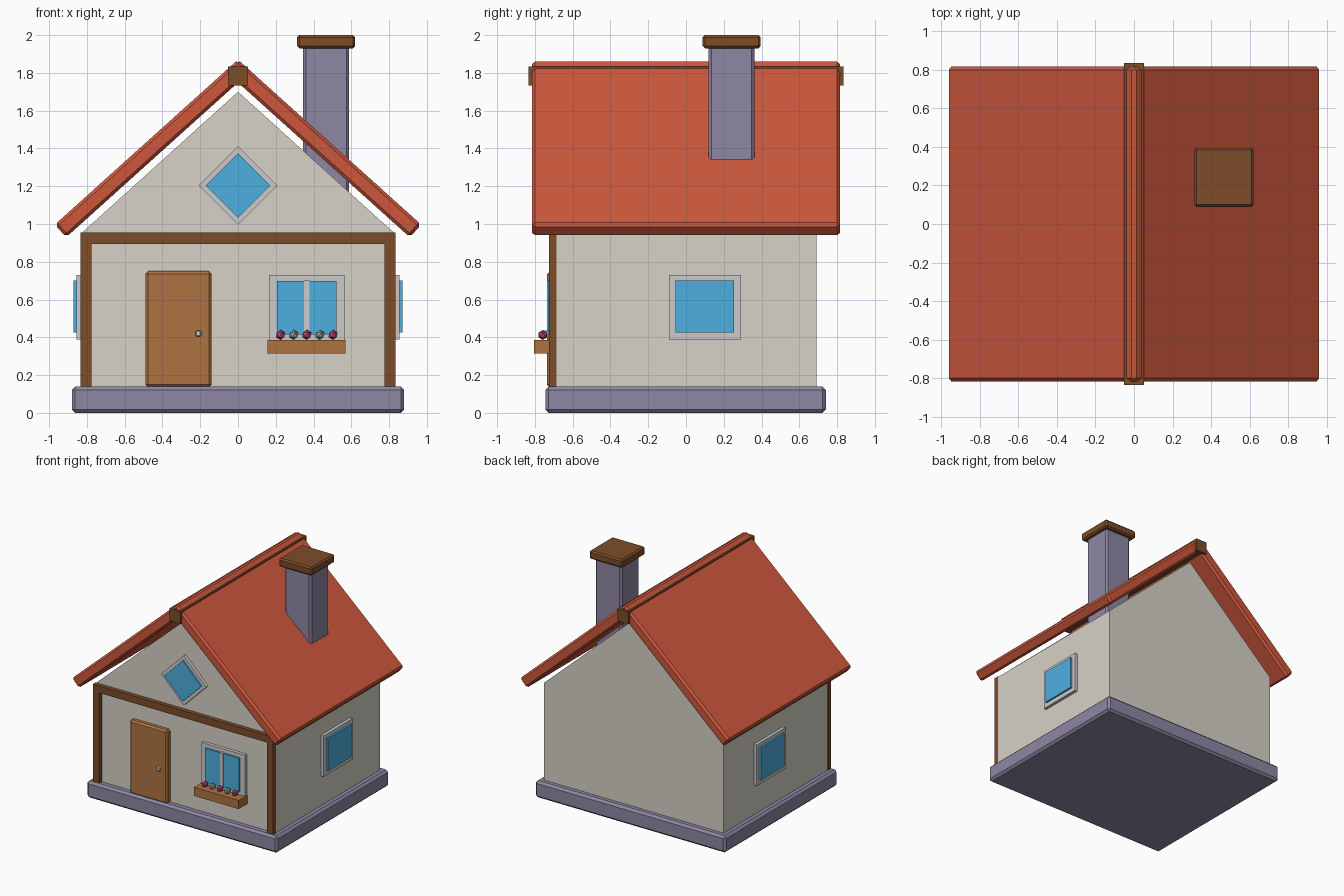
import bpy, bmesh, math
from mathutils import Matrix

if "Cube" in bpy.data.objects:
    bpy.data.objects.remove(bpy.data.objects["Cube"])


def material(name, r, g, b):
    m = bpy.data.materials.new(name)
    lin = lambda c: (c / 255) ** 2.2
    m.diffuse_color = (lin(r), lin(g), lin(b), 1)
    m.use_nodes = True
    m.node_tree.nodes["Principled BSDF"].inputs["Base Color"].default_value = m.diffuse_color
    return m


WALL = material("plaster", 214, 209, 199)
ROOF = material("roof_red", 204, 88, 63)
STONE = material("stone_purple", 140, 134, 162)
BEAM = material("dark_wood", 124, 78, 46)
WOOD = material("light_wood", 172, 114, 68)
GLASS = material("glass_blue", 78, 173, 222)
PINK = material("flower_pink", 190, 70, 115)
TEAL = material("flower_pale", 135, 165, 165)


def finish(name, bm, mat=None):
    bmesh.ops.recalc_face_normals(bm, faces=bm.faces)
    me = bpy.data.meshes.new(name)
    bm.to_mesh(me)
    bm.free()
    ob = bpy.data.objects.new(name, me)
    bpy.context.collection.objects.link(ob)
    if mat:
        me.materials.append(mat)
    return ob


def box(name, x, y, z, mat=None, bevel=0, turn=None):
    """Box from (min, max) ranges, optionally turned about its centre around y."""
    bm = bmesh.new()
    bmesh.ops.create_cube(bm, size=1)
    bmesh.ops.scale(bm, vec=(x[1] - x[0], y[1] - y[0], z[1] - z[0]), verts=bm.verts)
    if bevel:
        bmesh.ops.bevel(bm, geom=bm.edges[:], offset=bevel, segments=1, affect='EDGES')
    if turn:
        bmesh.ops.transform(bm, matrix=Matrix.Rotation(turn, 4, 'Y'), verts=bm.verts)
    bmesh.ops.translate(bm, vec=(sum(x) / 2, sum(y) / 2, sum(z) / 2), verts=bm.verts)
    return finish(name, bm, mat)


# foundation
box("foundation", (-0.88, 0.88), (-0.745, 0.74), (0, 0.14), STONE, 0.018)

# walls with gables: extruded house profile
bm = bmesh.new()
profile = [(-0.83, 0.1), (0.83, 0.1), (0.83, 0.95), (0, 1.70), (-0.83, 0.95)]
face = bm.faces.new([bm.verts.new((px, -0.69, pz)) for px, pz in profile])
ext = bmesh.ops.extrude_face_region(bm, geom=[face])["geom"]
bmesh.ops.translate(bm, vec=(0, 1.38, 0), verts=[v for v in ext if isinstance(v, bmesh.types.BMVert)])
finish("walls", bm, WALL)

# roof slabs, running down from the ridge on both sides
pitch, length, thick = math.radians(42), 1.305, 0.09
for side, label in ((1, "right"), (-1, "left")):
    cx = length / 2 * math.cos(pitch) - thick / 2 * math.sin(pitch)
    cz = 1.87 - length / 2 * math.sin(pitch) - thick / 2 * math.cos(pitch)
    box("roof_" + label, (side * cx - length / 2, side * cx + length / 2), (-0.815, 0.815),
        (cz - thick / 2, cz + thick / 2), ROOF, 0.016, side * pitch)
box("ridge_beam", (-0.052, 0.052), (-0.833, 0.833), (1.732, 1.835), BEAM)

# chimney
box("chimney", (0.345, 0.588), (0.12, 0.362), (1.05, 1.95), STONE, 0.014)
box("chimney_cap", (0.313, 0.62), (0.088, 0.395), (1.93, 2.0), BEAM, 0.012)

# timber frame on the front
for side, label in ((1, "right"), (-1, "left")):
    a, b = sorted((side * 0.775, side * 0.833))
    box("post_" + label, (a, b), (-0.725, -0.685), (0.13, 0.895), BEAM)
box("cross_beam", (-0.833, 0.833), (-0.725, -0.685), (0.895, 0.954), BEAM)

# door and knob
box("door", (-0.49, -0.14), (-0.735, -0.68), (0.135, 0.75), WOOD, 0.014)
box("door_knob", (-0.226, -0.194), (-0.76, -0.73), (0.404, 0.436), None, 0.006)

# front window
box("front_window_frame", (0.165, 0.565), (-0.717, -0.68), (0.385, 0.73))
box("front_window_glass", (0.207, 0.522), (-0.731, -0.68), (0.415, 0.698), GLASS)
box("front_window_bar", (0.349, 0.379), (-0.736, -0.68), (0.415, 0.702))

# flower box with low-poly blossoms
box("flower_box", (0.156, 0.57), (-0.805, -0.69), (0.315, 0.387), WOOD)
for i in range(5):
    bm = bmesh.new()
    bmesh.ops.create_icosphere(bm, subdivisions=1, radius=0.027,
                               matrix=Matrix.Translation((0.225 + i * 0.0695, -0.758, 0.413)))
    finish(f"flower_{i + 1}", bm, TEAL if i % 2 else PINK)

# side windows
for side, label in ((1, "right"), (-1, "left")):
    for part, out, y, z, mat in (("frame", 0.855, (-0.09, 0.29), (0.388, 0.73), None),
                                 ("glass", 0.87, (-0.055, 0.255), (0.425, 0.70), GLASS)):
        box(f"{label}_window_{part}", sorted((side * 0.82, side * out)), y, z, mat)

# diamond attic window
for part, h, front, mat in (("frame", 0.147, -0.717, None), ("glass", 0.121, -0.731, GLASS)):
    box("attic_window_" + part, (-h, h), (front, -0.68), (1.203 - h, 1.203 + h), mat, 0, math.pi / 4)
